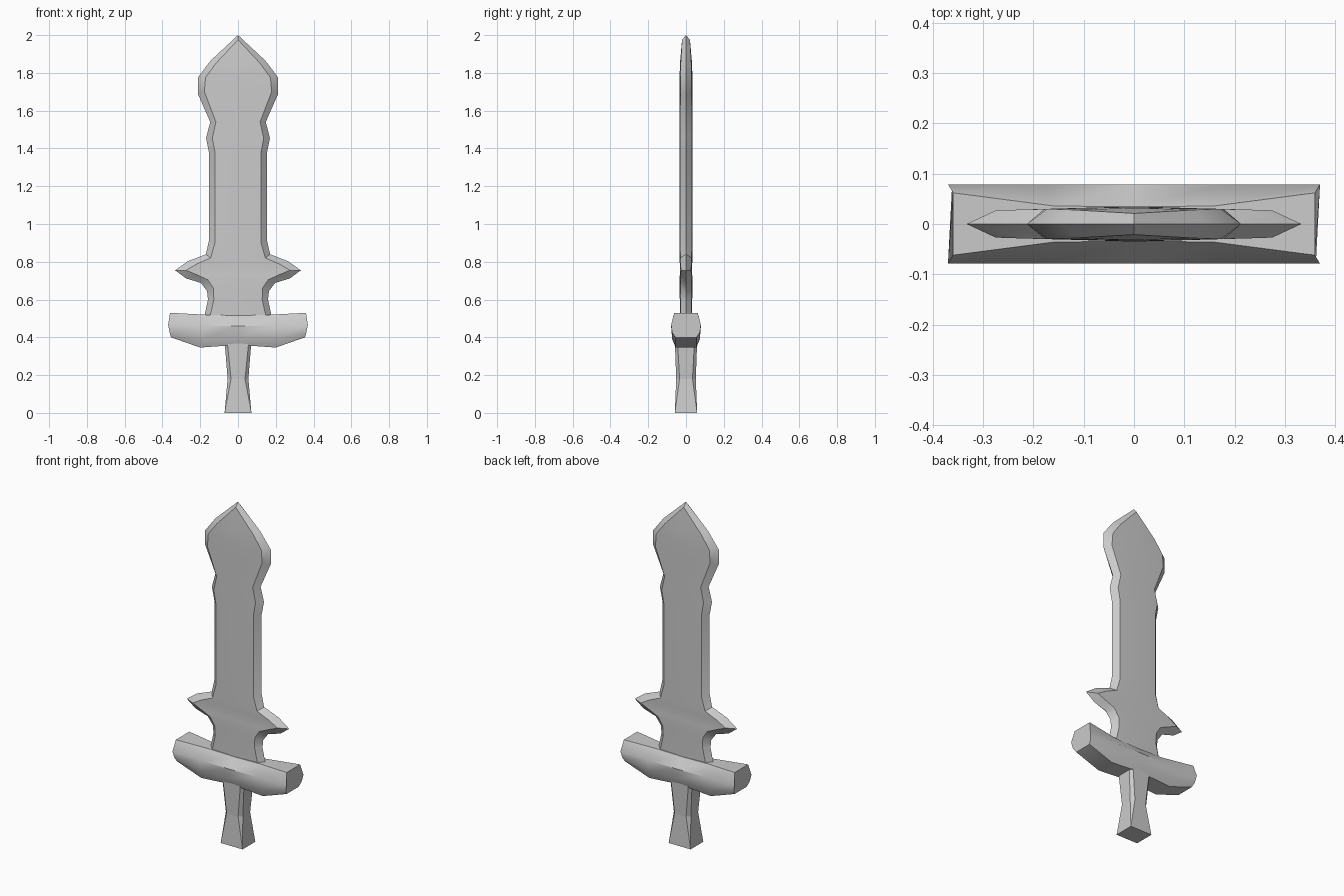
import bpy, bmesh, math

if "Cube" in bpy.data.objects:
    bpy.data.objects.remove(bpy.data.objects["Cube"])


def loft(name, rings, smooth_angle=None):
    """Skin a list of equal-length vertex rings and cap both ends."""
    bm = bmesh.new()
    rows = [[bm.verts.new(p) for p in ring] for ring in rings]
    n = len(rings[0])
    for a, b in zip(rows, rows[1:]):
        for i in range(n):
            j = (i + 1) % n
            bm.faces.new((a[i], a[j], b[j], b[i]))
    bm.faces.new(rows[0][::-1])
    bm.faces.new(rows[-1])
    bmesh.ops.remove_doubles(bm, verts=bm.verts[:], dist=0.0005)
    bmesh.ops.recalc_face_normals(bm, faces=bm.faces[:])
    mesh = bpy.data.meshes.new(name)
    bm.to_mesh(mesh)
    bm.free()
    obj = bpy.data.objects.new(name, mesh)
    bpy.context.collection.objects.link(obj)
    if smooth_angle:
        bpy.ops.object.select_all(action='DESELECT')
        obj.select_set(True)
        bpy.context.view_layer.objects.active = obj
        bpy.ops.object.shade_smooth_by_angle(angle=math.radians(smooth_angle))
    return obj


# Blade: (edge x, edge z, flat x, flat z, half thickness)
blade_profile = [
    (0.185, 0.48, 0.155, 0.48, 0.028),
    (0.159, 0.60, 0.128, 0.60, 0.029),
    (0.164, 0.645, 0.130, 0.66, 0.030),
    (0.196, 0.688, 0.160, 0.705, 0.030),
    (0.275, 0.712, 0.215, 0.73, 0.029),
    (0.333, 0.755, 0.275, 0.755, 0.027),
    (0.265, 0.803, 0.215, 0.79, 0.029),
    (0.170, 0.84, 0.145, 0.82, 0.030),
    (0.154, 0.91, 0.122, 0.90, 0.031),
    (0.154, 1.38, 0.122, 1.38, 0.031),
    (0.169, 1.455, 0.136, 1.455, 0.031),
    (0.147, 1.54, 0.117, 1.54, 0.031),
    (0.213, 1.69, 0.178, 1.70, 0.030),
    (0.213, 1.775, 0.172, 1.775, 0.030),
    (0.145, 1.865, 0.118, 1.85, 0.028),
    (0.0, 2.0, 0.0, 1.975, 0.021),
]
blade_rings = []
for ex, ez, fx, fz, t in blade_profile:
    m = t + 0.004 if ex else t
    blade_rings.append([(ex, 0, ez), (fx, t, fz), (0, m, fz), (-fx, t, fz),
                        (-ex, 0, ez), (-fx, -t, fz), (0, -m, fz), (fx, -t, fz)])
loft("blade", blade_rings, 35)

# Guard half stations: x of top, middle, low side, bottom, then heights and top half width
guard_half = [
    ((0.0, 0.0, 0.0, 0.0), (0.515, 0.46, 0.40, 0.36), 0.034),
    ((0.16, 0.18, 0.20, 0.20), (0.519, 0.46, 0.39, 0.346), 0.036),
    ((0.36, 0.37, 0.362, 0.355), (0.53, 0.465, 0.425, 0.40), 0.062),
]


def guard_ring(station, side):
    xs, zs, top = station
    widths = (top, 0.079, 0.073, 0.055)
    right = [(side * x, w, z) for x, z, w in zip(xs, zs, widths)]
    return right + [(x, -y, z) for x, y, z in reversed(right)]


guard_rings = [guard_ring(s, -1) for s in reversed(guard_half[1:])]
guard_rings += [guard_ring(s, 1) for s in guard_half]
loft("guard", guard_rings, 40)


# Grip: square foot growing into a chamfered waist
def grip_ring(x, y, c, z):
    return [(x, y - c, z), (x - c, y, z), (c - x, y, z), (-x, y - c, z),
            (-x, c - y, z), (c - x, -y, z), (x - c, -y, z), (x, c - y, z)]


loft("grip", [grip_ring(0.071, 0.059, 0.0, 0.0),
              grip_ring(0.055, 0.052, 0.018, 0.18),
              grip_ring(0.071, 0.059, 0.014, 0.38)])
